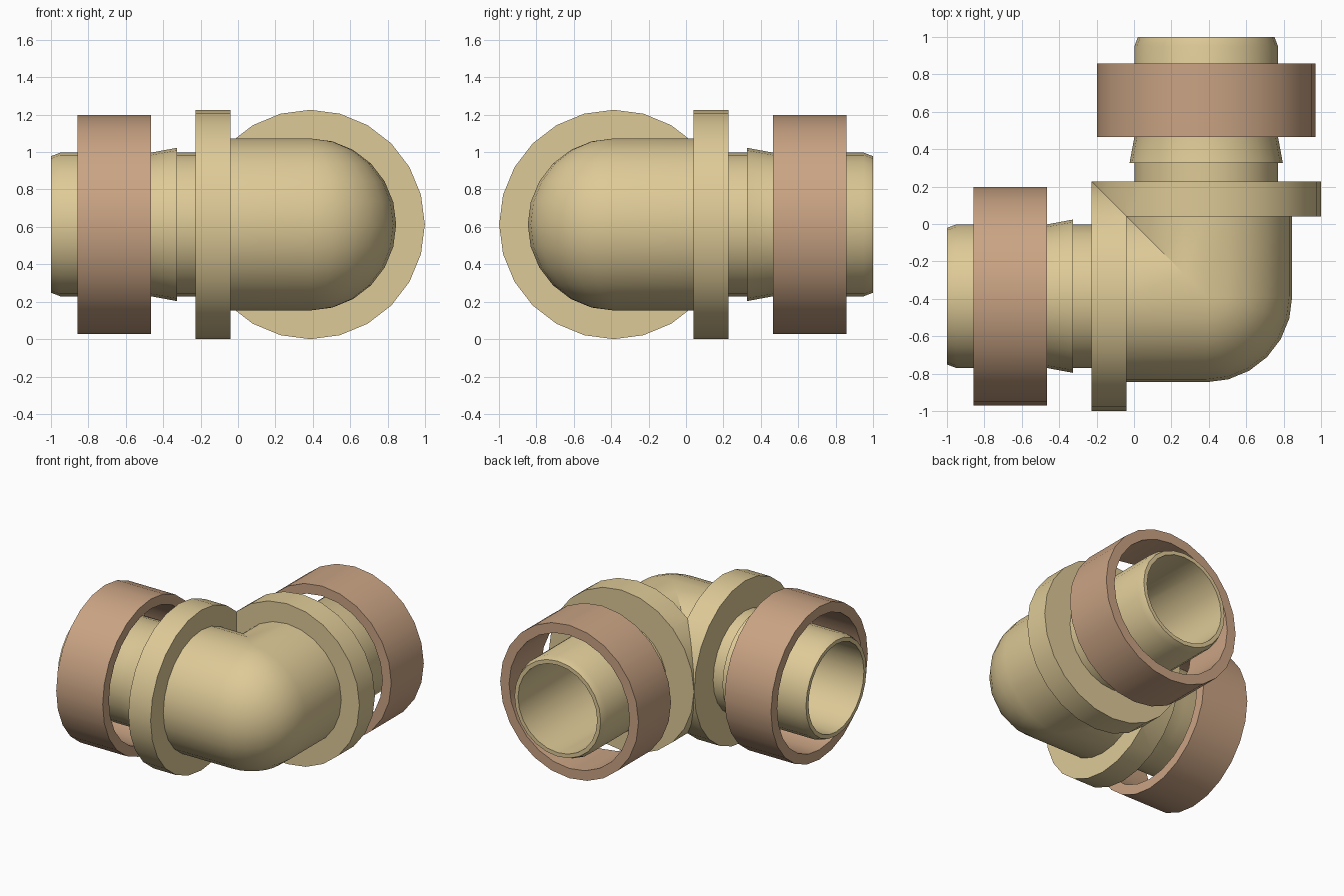
import bpy, bmesh
from math import sin, cos, tau, radians
from mathutils import Matrix

if "Cube" in bpy.data.objects:
    bpy.data.objects.remove(bpy.data.objects["Cube"])

SEG = 24          # sides of every round part
C, H = 0.386, 0.613   # axis offset from centre, axis height
BODY, BORE = 0.46, 0.335
SWAP = Matrix(((0, -1, 0, 0), (-1, 0, 0, 0), (0, 0, 1, 0), (0, 0, 0, 1)))  # mirror on the mitre plane


def material(name, rgb):
    m = bpy.data.materials.new(name)
    m.diffuse_color = (*rgb, 1)
    m.use_nodes = True
    m.node_tree.nodes["Principled BSDF"].inputs["Base Color"].default_value = m.diffuse_color
    return m


def sheet(bm, rows, flip=False):
    """Skin a grid of points with quads."""
    grid = [[bm.verts.new(p) for p in row] for row in rows]
    for a, b in zip(grid, grid[1:]):
        for j in range(len(a) - 1):
            q = (a[j], b[j], b[j + 1], a[j + 1])
            bm.faces.new(q[::-1] if flip else q)


def lathe(profile):
    """Revolve (x, radius) points round the left-hand pipe axis."""
    bm = bmesh.new()
    sheet(bm, [[(x, -C + r * cos(tau * j / SEG), H + r * sin(tau * j / SEG))
                for j in range(SEG + 1)] for x, r in profile])
    bmesh.ops.remove_doubles(bm, verts=bm.verts, dist=1e-5)
    return bm


def add_mirrored(bm):
    """Add the second pipe as a reflection of the first."""
    geom = bm.verts[:] + bm.edges[:] + bm.faces[:]
    dup = bmesh.ops.duplicate(bm, geom=geom)["geom"]
    bmesh.ops.transform(bm, matrix=SWAP, verts=[g for g in dup if isinstance(g, bmesh.types.BMVert)])
    bmesh.ops.reverse_faces(bm, faces=[g for g in dup if isinstance(g, bmesh.types.BMFace)])


def finish(name, bm, mat):
    me = bpy.data.meshes.new(name)
    bm.to_mesh(me)
    bm.free()
    ob = bpy.data.objects.new(name, me)
    bpy.context.collection.objects.link(ob)
    me.materials.append(mat)
    bpy.ops.object.select_all(action='DESELECT')
    ob.select_set(True)
    bpy.context.view_layer.objects.active = ob
    bpy.ops.object.shade_smooth_by_angle(angle=radians(30))
    return ob


tan = material("tan_plastic", (0.73, 0.59, 0.31))
copper = material("copper", (0.59, 0.37, 0.23))

# Elbow: body, flange, barb, chamfered spigot and bore in one profile
elbow = lathe([(C, BODY), (-0.04, BODY), (-0.04, 0.613), (-0.228, 0.613),
               (-0.228, 0.384), (-0.325, 0.384), (-0.325, 0.41), (-0.465, 0.384),
               (-0.95, 0.384), (-1, 0.365), (-1, BORE), (C, BORE)])
bmesh.ops.bisect_plane(elbow, geom=elbow.verts[:] + elbow.edges[:] + elbow.faces[:],
                       plane_co=(0, 0, 0), plane_no=(1, 1, 0), clear_outer=True)
add_mirrored(elbow)

# Quarter-ball corner, outside and inside
Q = SEG // 4
for r, flip in ((BODY, False), (BORE, True)):
    rows = []
    for i in range(Q + 1):
        t = tau * i / SEG
        rows.append([(C + r * cos(a) * sin(t), -C - r * cos(a) * cos(t), H + r * sin(a))
                     for a in (tau * j / SEG for j in range(-Q, Q + 1))])
    sheet(elbow, rows, flip)
bmesh.ops.remove_doubles(elbow, verts=elbow.verts, dist=1e-4)
finish("elbow_fitting", elbow, tan)

# Loose clamp rings round each spigot
rings = lathe([(-0.465, 0.585), (-0.858, 0.585), (-0.858, 0.51), (-0.465, 0.51), (-0.465, 0.585)])
add_mirrored(rings)
finish("clamp_rings", rings, copper)
